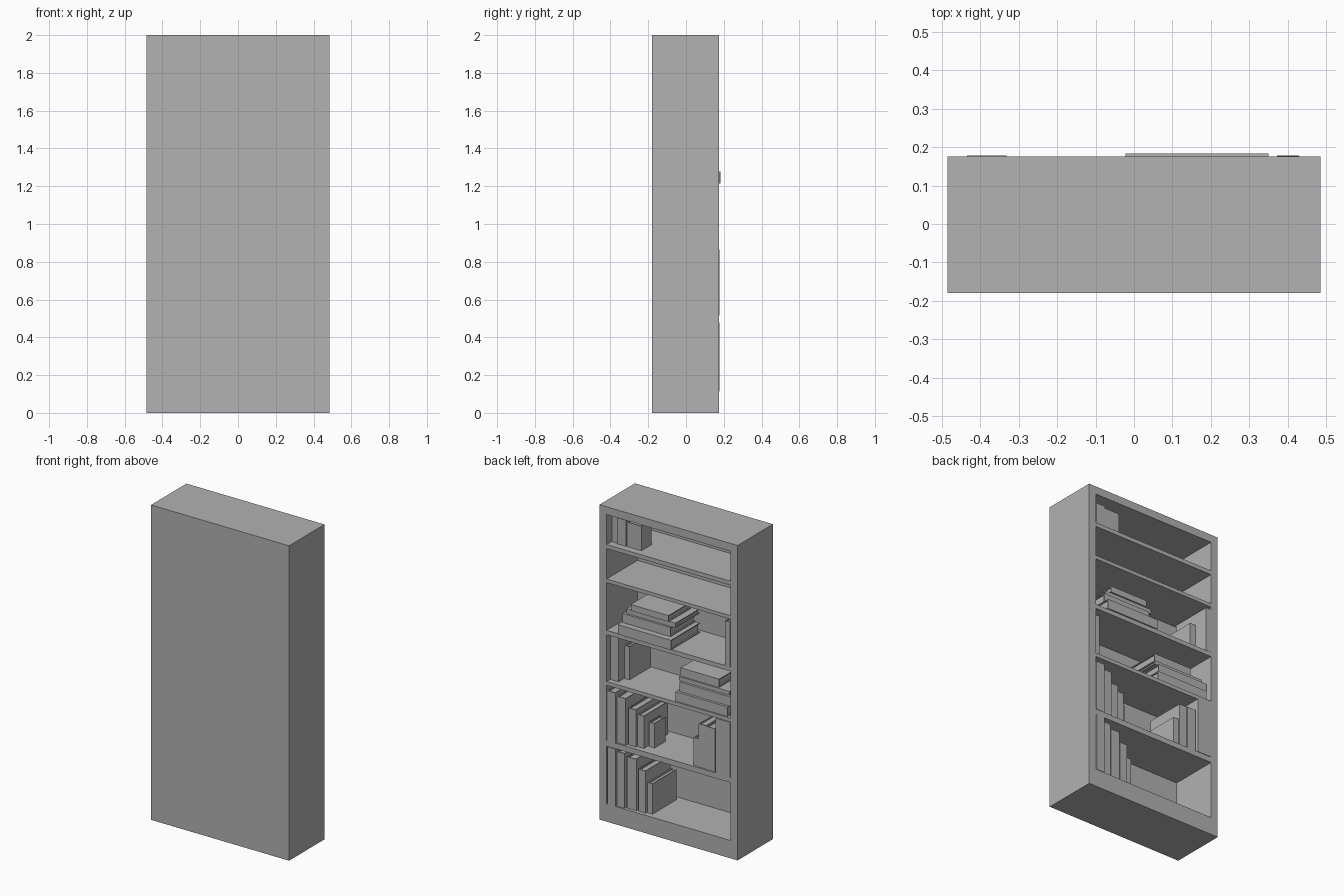
import bpy
import bmesh
from mathutils import Matrix, Vector

if "Cube" in bpy.data.objects:
    bpy.data.objects.remove(bpy.data.objects["Cube"], do_unlink=True)

grey = bpy.data.materials.new("plain_grey")
grey.use_nodes = True
COLOUR = (0.445, 0.445, 0.445, 1)
grey.diffuse_color = COLOUR
grey.node_tree.nodes["Principled BSDF"].inputs["Base Color"].default_value = COLOUR

HALF_WIDTH, INNER = 0.485, 0.435
BACK, FRONT, INNER_BACK = -0.18, 0.175, -0.135
# Floor and ceiling of each compartment, from the bottom up
BAYS = [(0.113, 0.48), (0.515, 0.866), (0.89, 1.187),
        (1.215, 1.518), (1.541, 1.734), (1.76, 1.95)]


def add_box(bm, low, high):
    low, high = Vector(low), Vector(high)
    place = Matrix.Translation((low + high) / 2) @ Matrix.Diagonal((*(high - low), 1))
    bmesh.ops.create_cube(bm, size=1, matrix=place)


def finish(bm, name):
    bmesh.ops.recalc_face_normals(bm, faces=bm.faces)
    mesh = bpy.data.meshes.new(name)
    bm.to_mesh(mesh)
    bm.free()
    mesh.materials.append(grey)
    obj = bpy.data.objects.new(name, mesh)
    bpy.context.collection.objects.link(obj)
    return obj


def build_bookcase():
    """Solid block with the compartments pushed in from the open side."""
    bm = bmesh.new()
    add_box(bm, (-HALF_WIDTH, BACK, 0), (HALF_WIDTH, FRONT, 2))
    cuts = [((x, 0, 0), (1, 0, 0)) for x in (-INNER, INNER)]
    cuts += [((0, 0, z), (0, 0, 1)) for bay in BAYS for z in bay]
    for point, normal in cuts:
        geom = bm.verts[:] + bm.edges[:] + bm.faces[:]
        bmesh.ops.bisect_plane(bm, geom=geom, plane_co=point, plane_no=normal)
    openings = []
    for face in bm.faces:
        mid = face.calc_center_median()
        if mid.y > FRONT - 0.001 and abs(mid.x) < INNER:
            if any(low < mid.z < high for low, high in BAYS):
                openings.append(face)
    pushed = bmesh.ops.extrude_discrete_faces(bm, faces=openings)["faces"]
    for face in pushed:
        bmesh.ops.translate(bm, verts=face.verts, vec=(0, INNER_BACK - FRONT, 0))
    finish(bm, "bookcase")


def build_book(name, low, high, axis):
    """Two boards across the given axis, a spine facing out, recessed pages."""
    bm = bmesh.new()
    low, high = Vector(low), Vector(high)
    board, recess = 0.006, 0.008
    for near in (True, False):
        a, b = low.copy(), high.copy()
        if near:
            b[axis] = a[axis] + board
        else:
            a[axis] = b[axis] - board
        add_box(bm, a, b)
    a, b = low.copy(), high.copy()
    a[axis] += board
    b[axis] -= board
    add_box(bm, (a.x, b.y - board, a.z), b)
    b.y -= board
    a.y += recess
    other = 2 - axis
    a[other] += recess
    b[other] -= recess
    add_box(bm, a, b)
    finish(bm, name)


build_bookcase()

# Standing books: left x, right x, spine y, depth, top z
standing = {
    0: [(.372, .428, .178, .27, .479), (.316, .37, .165, .26, .46),
        (.24, .305, .155, .25, .44), (.178, .23, .15, .25, .38),
        (.138, .174, .138, .24, .305)],
    1: [(.372, .43, .177, .26, .835), (.308, .37, .165, .25, .81),
        (.247, .3, .15, .25, .75), (.197, .243, .14, .24, .72),
        (.151, .19, .1, .11, .67), (-.2, -.165, .16, .24, .69),
        (-.258, -.205, .165, .26, .79), (-.323, -.262, .17, .26, .79),
        (-.435, -.332, .178, .29, .864)],
    2: [(.377, .434, .14, .25, 1.17), (.34, .374, .081, .21, 1.1)],
    3: [(-.434, -.397, .176, .27, 1.5), (-.394, -.352, .085, .2, 1.42)],
    5: [(.396, .434, .125, .1, 1.93), (.328, .393, .132, .1, 1.925),
        (.222, .326, .129, .1, 1.915)],
}
for bay, books in standing.items():
    floor = BAYS[bay][0]
    for i, (x0, x1, spine, depth, top) in enumerate(books):
        build_book(f"standing_book_{bay + 1}_{i + 1}",
                   (x0, spine - depth, floor), (x1, spine, top), 0)

# Stacked books, from the bottom up: left x, right x, spine y, depth, thickness
stacks = {
    2: [(-.408, -.043, .166, .28, .06), (-.42, -.06, .15, .25, .06),
        (-.4, -.045, .135, .24, .025), (-.32, -.05, .125, .22, .053)],
    3: [(-.022, .35, .183, .29, .062), (.008, .345, .144, .25, .058),
        (-.018, .326, .131, .24, .03), (.025, .29, .14, .22, .04)],
}
for bay, books in stacks.items():
    z = BAYS[bay][0]
    for i, (x0, x1, spine, depth, thick) in enumerate(books):
        build_book(f"stacked_book_{bay + 1}_{i + 1}",
                   (x0, spine - depth, z), (x1, spine, z + thick), 2)
        z += thick
